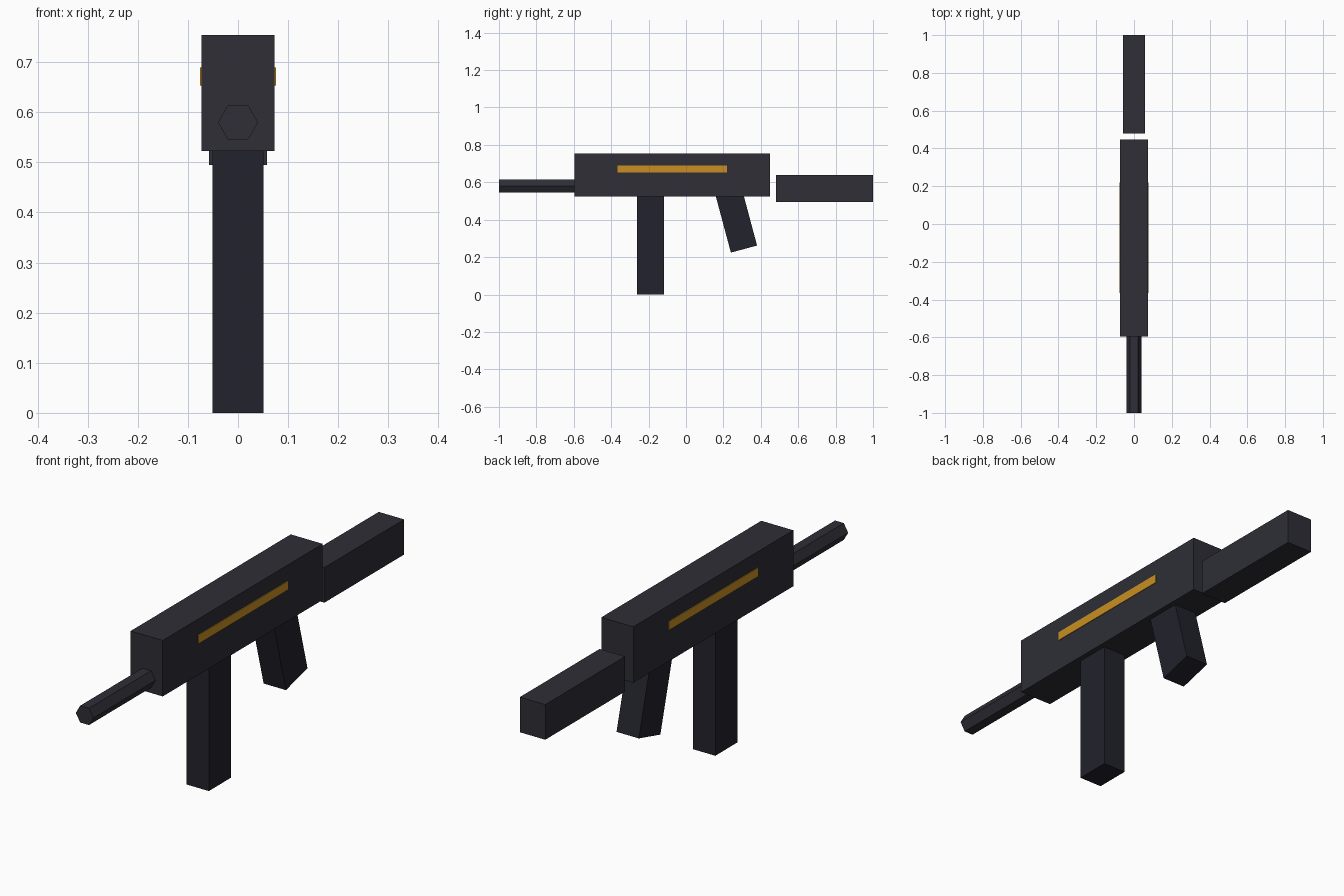
import bpy, math

if "Cube" in bpy.data.objects:
    bpy.data.objects.remove(bpy.data.objects["Cube"])


def material(name, rgb):
    """Flat material from 0-255 sRGB values."""
    m = bpy.data.materials.new(name)
    lin = [((c / 255 + 0.055) / 1.055) ** 2.4 for c in rgb]
    m.diffuse_color = (*lin, 1.0)
    m.use_nodes = True
    m.node_tree.nodes["Principled BSDF"].inputs["Base Color"].default_value = m.diffuse_color
    return m


GUNMETAL = material("gunmetal grey", (46, 46, 54))
DARK = material("dark blue grey", (34, 34, 44))
AMBER = material("amber", (200, 143, 34))


def finish(name, mat):
    ob = bpy.context.object
    ob.name = ob.data.name = name
    ob.data.materials.append(mat)
    return ob


def box(name, x, y, z, mat, tilt=0.0):
    """Box from (min, max) ranges, tilted about x through its centre."""
    ranges = (x, y, z)
    bpy.ops.mesh.primitive_cube_add(
        size=1, location=[(a + b) / 2 for a, b in ranges])
    ob = bpy.context.object
    for v in ob.data.vertices:
        for i, (a, b) in enumerate(ranges):
            v.co[i] *= b - a
    ob.rotation_euler.x = tilt
    return finish(name, mat)


# Main body and separate rear stock
box("receiver", (-0.073, 0.073), (-0.595, 0.448), (0.523, 0.754), GUNMETAL)
box("stock", (-0.058, 0.058), (0.48, 1.0), (0.495, 0.64), GUNMETAL)

# Straight magazine, its top tucked into the body
box("magazine", (-0.051, 0.051), (-0.263, -0.118), (0.0, 0.54), DARK)

# Grip raked backwards, its top tucked into the body
rake = math.radians(15)
length, depth = 0.36, 0.145
cy = 0.31 - math.sin(rake) * length / 2
cz = 0.243 + math.cos(rake) * length / 2
box("grip", (-0.051, 0.051), (cy - depth / 2, cy + depth / 2),
    (cz - length / 2, cz + length / 2), DARK, rake)

# Six-sided barrel with corners pointing sideways
bpy.ops.mesh.primitive_cylinder_add(
    vertices=6, radius=0.04, depth=0.42, location=(0, -0.79, 0.58))
barrel = finish("barrel", GUNMETAL)
for v in barrel.data.vertices:
    x, y, z = v.co
    v.co = (y, z, x)

# Coloured strip on each side of the body
for side, label in ((-1, "left"), (1, "right")):
    box(label + "_strip", sorted((side * 0.071, side * 0.076)),
        (-0.365, 0.219), (0.653, 0.689), AMBER)
